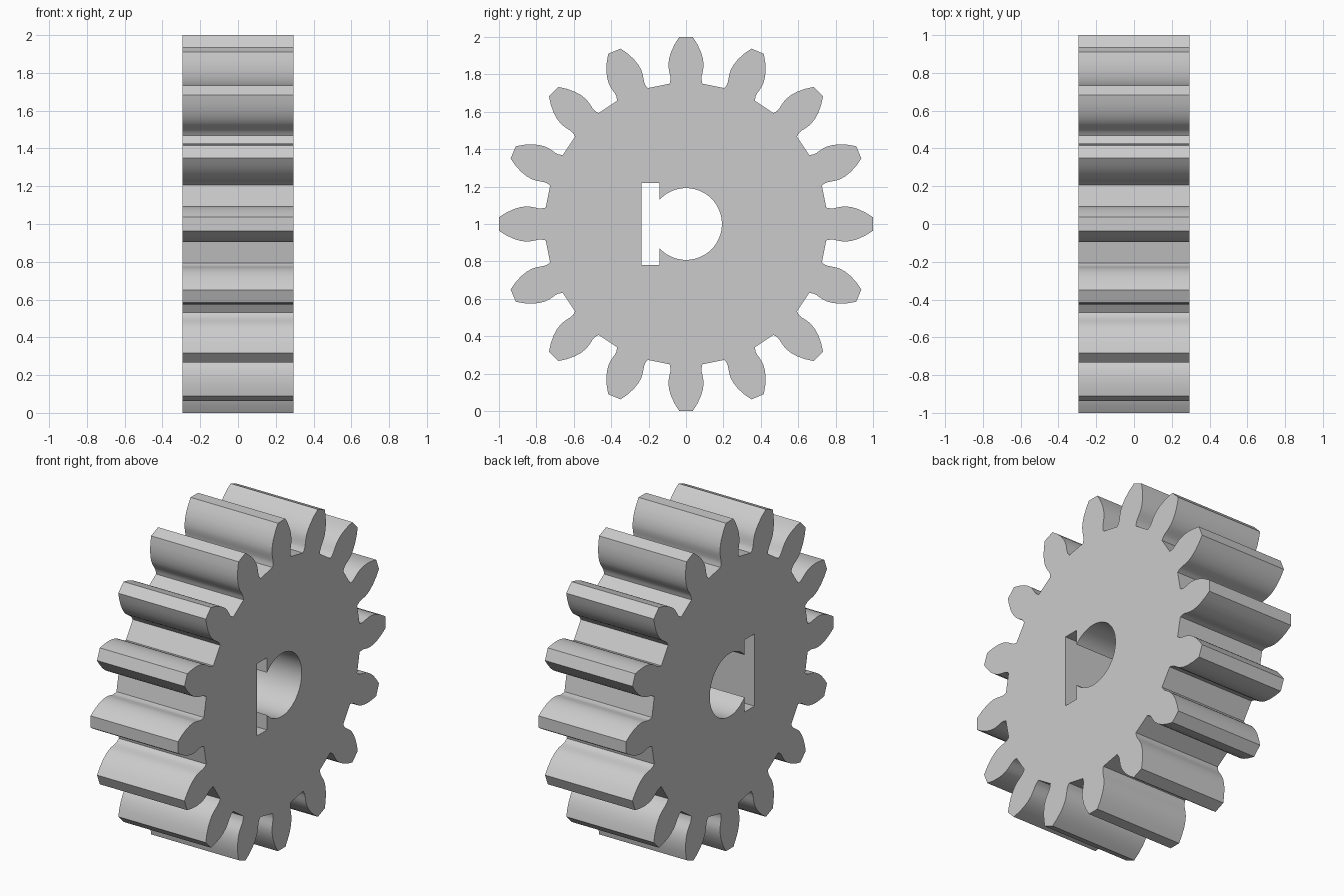
import bpy, bmesh
from math import sin, cos, pi, sqrt, atan2, radians

if "Cube" in bpy.data.objects:
    bpy.data.objects.remove(bpy.data.objects["Cube"])

HALF = 0.295      # half thickness along x
TEETH = 16

# right flank of the top tooth, root to tip: (half width, height from centre)
flank = [(0.088, 0.750), (0.083, 0.772), (0.084, 0.790), (0.089, 0.812),
         (0.093, 0.835), (0.094, 0.855), (0.090, 0.885), (0.080, 0.920),
         (0.060, 0.962), (0.036, 1.000)]
tooth = [(-u, v) for u, v in flank] + flank[::-1]

# toothed outline, clockwise
outline = []
for i in range(TEETH):
    a = 2 * pi * i / TEETH
    outline += [(u * cos(a) + v * sin(a), v * cos(a) - u * sin(a)) for u, v in tooth]

# bore joined to a rectangular slot
R, S0, S1, SH = 0.192, -0.238, -0.142, 0.22
a0 = atan2(sqrt(R * R - S1 * S1), S1)
N = 48
bore = [(R * cos(a0 - 2 * a0 * i / N), R * sin(a0 - 2 * a0 * i / N)) for i in range(N + 1)]
bore += [(S1, -SH), (S0, -SH), (S0, SH), (S1, SH)]


def add_loop(bm, pts):
    vs = [bm.verts.new((-HALF, u, 1 + v)) for u, v in pts]
    return [bm.edges.new((vs[i - 1], vs[i])) for i in range(len(vs))]


# fill between both outlines and extrude to a solid
bm = bmesh.new()
edges = add_loop(bm, outline) + add_loop(bm, bore)
bmesh.ops.triangle_fill(bm, edges=edges, use_beauty=True, normal=(-1, 0, 0))
ext = bmesh.ops.extrude_face_region(bm, geom=bm.faces[:], use_keep_orig=True)
new = [g for g in ext["geom"] if isinstance(g, bmesh.types.BMVert)]
bmesh.ops.translate(bm, verts=new, vec=(2 * HALF, 0, 0))
bmesh.ops.recalc_face_normals(bm, faces=bm.faces[:])

mesh = bpy.data.meshes.new("spur_gear")
bm.to_mesh(mesh)
bm.free()
gear = bpy.data.objects.new("spur_gear", mesh)
bpy.context.collection.objects.link(gear)
bpy.context.view_layer.objects.active = gear
gear.select_set(True)
bpy.ops.object.shade_smooth_by_angle(angle=radians(28))
